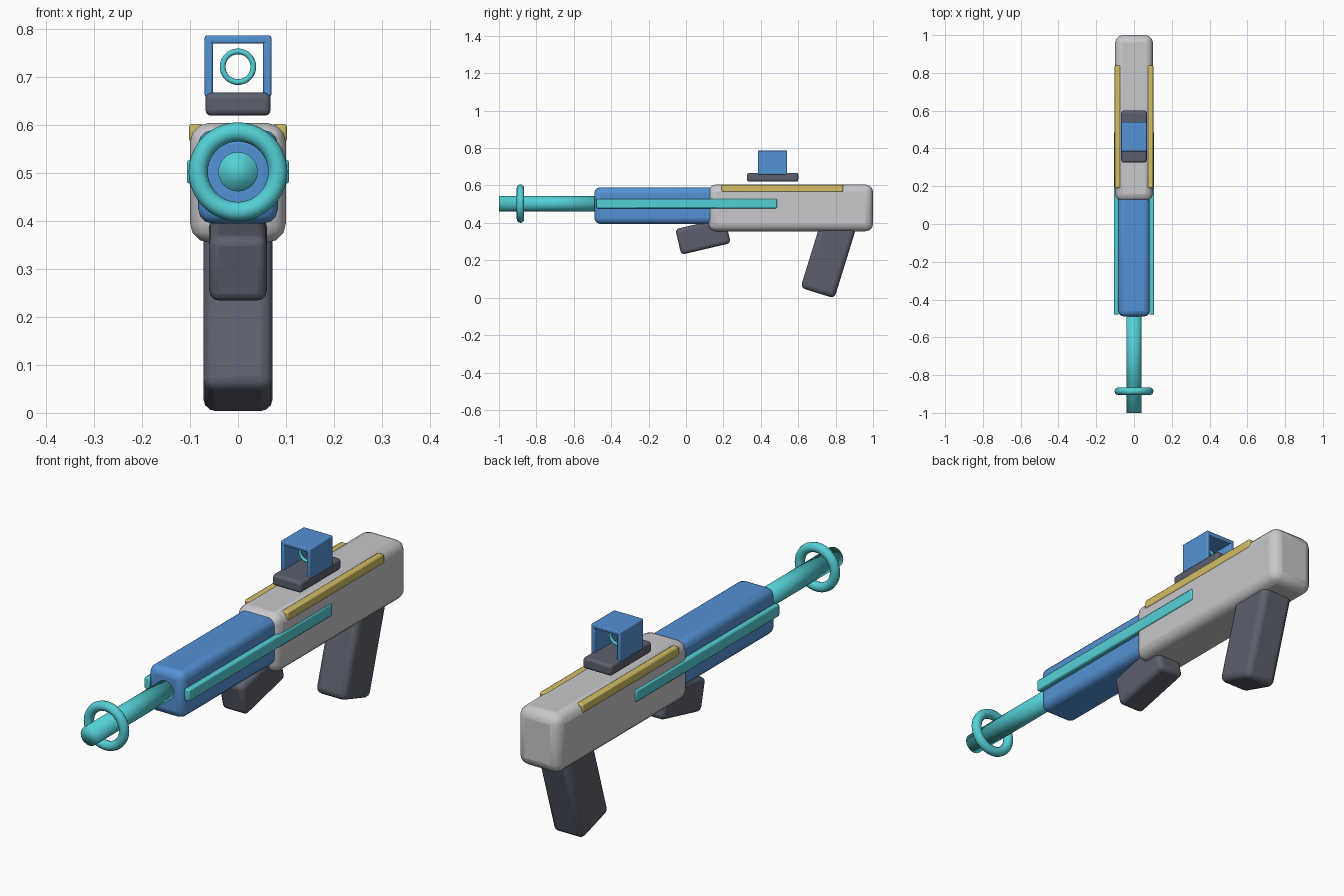
import bpy
import math

if "Cube" in bpy.data.objects:
    bpy.data.objects.remove(bpy.data.objects["Cube"])


def material(name, rgb):
    m = bpy.data.materials.new(name)
    m.diffuse_color = (*rgb, 1.0)
    m.use_nodes = True
    m.node_tree.nodes["Principled BSDF"].inputs["Base Color"].default_value = m.diffuse_color
    return m


LIGHT = material("light_grey", (0.58, 0.58, 0.60))
BLUE = material("blue", (0.088, 0.287, 0.672))
TEAL = material("teal", (0.088, 0.631, 0.672))
GOLD = material("gold", (0.658, 0.515, 0.127))
DARK = material("dark_grey", (0.107, 0.117, 0.156))


def finish(name, mat):
    ob = bpy.context.object
    ob.name = name
    ob.data.materials.append(mat)
    return ob


def box(name, mat, center, size, bevel, tilt=0.0, segments=3):
    """Rounded box, optionally tilted about x."""
    bpy.ops.mesh.primitive_cube_add(size=1, location=center, rotation=(tilt, 0, 0))
    ob = finish(name, mat)
    ob.scale = size
    bpy.ops.object.transform_apply(location=False, rotation=False, scale=True)
    mod = ob.modifiers.new("rounding", 'BEVEL')
    mod.width = bevel
    mod.segments = segments
    bpy.ops.object.shade_smooth_by_angle(angle=math.radians(40))
    return ob


def ring(name, mat, center, major, minor):
    bpy.ops.mesh.primitive_torus_add(
        location=center, rotation=(math.pi / 2, 0, 0), major_radius=major,
        minor_radius=minor, major_segments=40, minor_segments=12)
    bpy.ops.object.shade_smooth()
    return finish(name, mat)


# Receiver and handguard
box("receiver", LIGHT, (0, 0.56, 0.48), (0.20, 0.88, 0.25), 0.04)
box("handguard", BLUE, (0, -0.14, 0.4925), (0.166, 0.70, 0.195), 0.03)

# Barrel with muzzle ring
bpy.ops.mesh.primitive_cylinder_add(
    vertices=32, radius=0.041, depth=0.6, location=(0, -0.70, 0.503),
    rotation=(math.pi / 2, 0, 0))
bpy.ops.object.shade_smooth()
finish("barrel", TEAL)
ring("muzzle_ring", TEAL, (0, -0.885, 0.503), 0.083, 0.02)

# Grips
box("rear_grip", DARK, (0, 0.762, 0.216), (0.144, 0.19, 0.40), 0.025, -0.30)
box("front_grip", DARK, (0, 0.091, 0.329), (0.12, 0.272, 0.14), 0.02, 0.23)

# Side strips, mirrored left and right
for side, s in (("left", -1), ("right", 1)):
    box(side + "_side_strip", TEAL, (s * 0.094, 0.003, 0.503),
        (0.025, 0.966, 0.05), 0.006, segments=2)
    box(side + "_top_strip", GOLD, (s * 0.087, 0.515, 0.584),
        (0.03, 0.65, 0.038), 0.006, segments=2)
    box(side + "_sight_wall", BLUE, (s * 0.061, 0.463, 0.723),
        (0.017, 0.156, 0.128), 0.004, segments=2)

# Sight mount, roof and aiming ring
box("sight_mount", DARK, (0, 0.463, 0.644), (0.136, 0.275, 0.048), 0.012)
box("sight_roof", BLUE, (0, 0.463, 0.779), (0.138, 0.156, 0.017), 0.004, segments=2)
ring("sight_ring", TEAL, (0, 0.463, 0.722), 0.032, 0.006)
